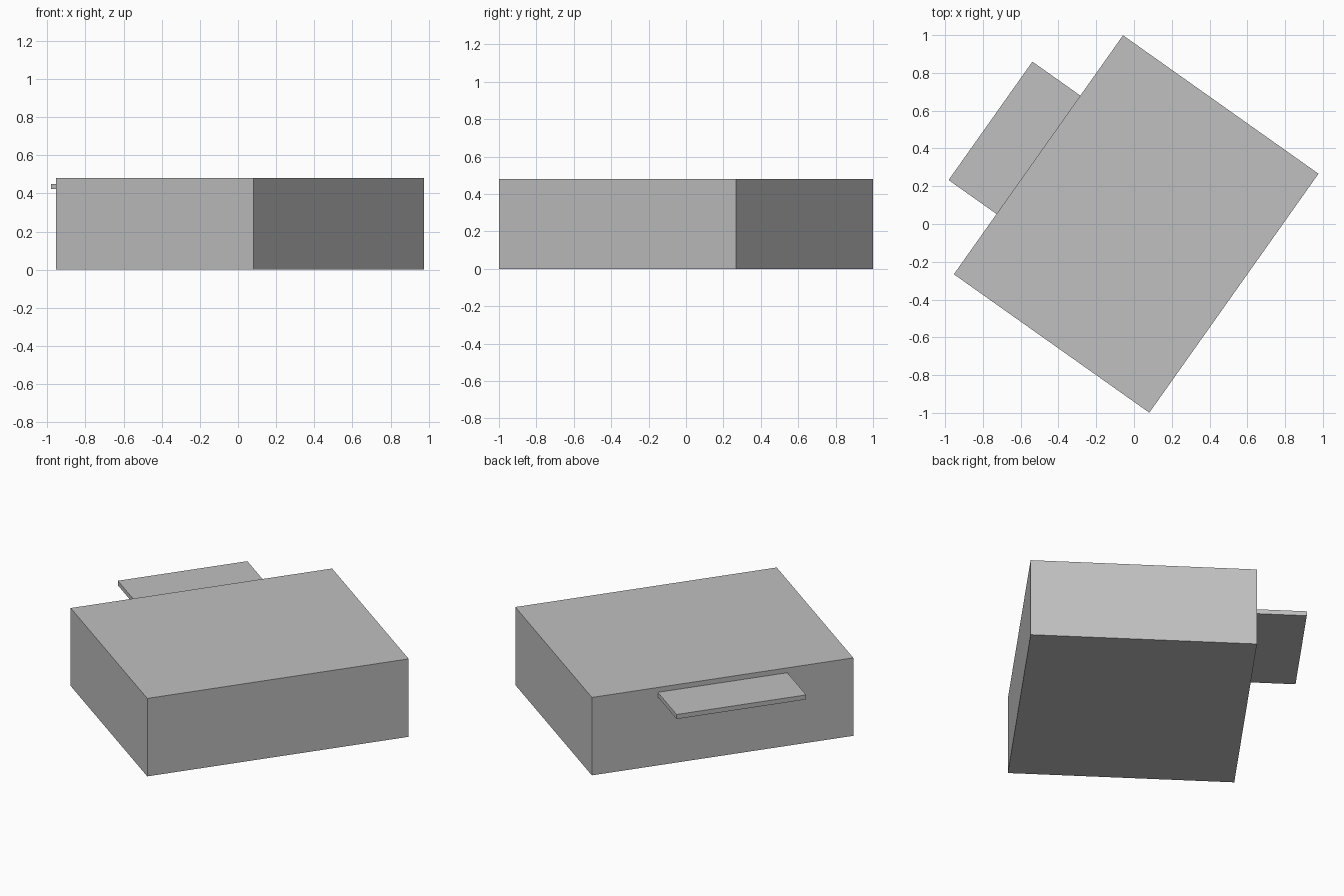
import bpy
from math import radians
from mathutils import Matrix, Vector

cube = bpy.data.objects.get("Cube")
if cube:
    bpy.data.objects.remove(cube, do_unlink=True)

# One plain grey for everything
GREY = (0.53, 0.53, 0.53, 1.0)
grey = bpy.data.materials.new("plain grey")
grey.use_nodes = True
grey.diffuse_color = GREY
grey.node_tree.nodes["Principled BSDF"].inputs["Base Color"].default_value = GREY

# The whole building is turned about the vertical axis
turn = Matrix.Translation((0.0115, 0, 0)) @ Matrix.Rotation(radians(-35.3), 4, "Z")


def block(name, low, high):
    """Box between two corners, given in the building's own axes."""
    low, high = Vector(low), Vector(high)
    bpy.ops.mesh.primitive_cube_add(size=1)
    obj = bpy.context.object
    obj.name = name
    size = Matrix.Diagonal((*(high - low), 1))
    obj.data.transform(turn @ Matrix.Translation((low + high) / 2) @ size)
    obj.data.materials.append(grey)
    return obj


half_width, half_length = 0.634, 0.775

# Main body
block("main_body", (-half_width, -half_length, 0), (half_width, half_length, 0.48))

# Thin canopy slab projecting from one long wall
block("canopy", (-0.945, -0.384, 0.422), (-half_width, 0.384, 0.45))
